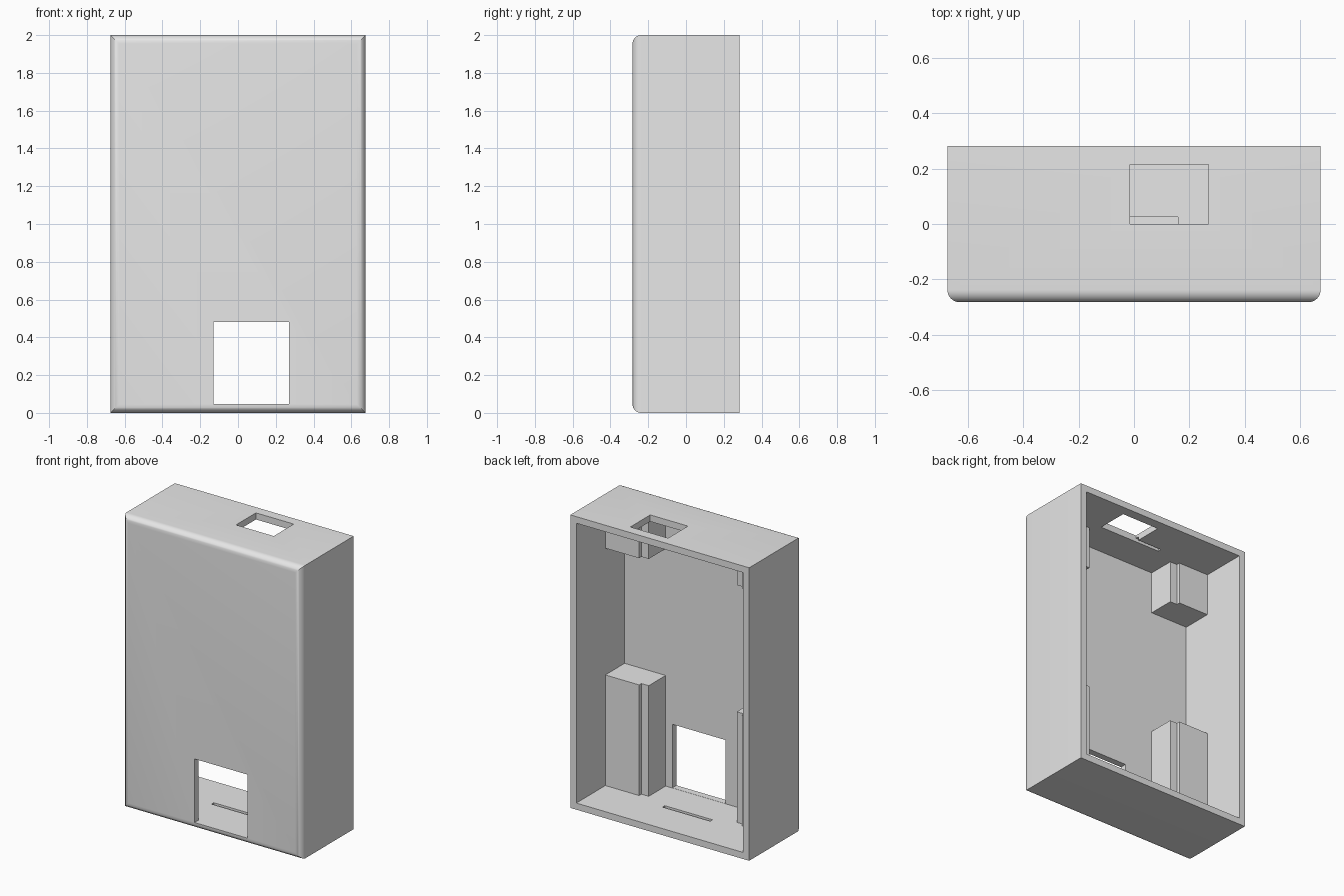
import bpy
import bmesh
import math

cube = bpy.data.objects.get("Cube")
if cube:
    bpy.data.objects.remove(cube, do_unlink=True)

HX, HY, H = 0.675, 0.283, 2.0   # half width, half depth, height
T = 0.045                       # wall thickness and front edge radius

grey = bpy.data.materials.new("light_grey_plastic")
grey.use_nodes = True
colour = (0.8, 0.8, 0.8, 1)
grey.diffuse_color = colour
grey.node_tree.nodes["Principled BSDF"].inputs["Base Color"].default_value = colour


def finish(name, bm):
    bmesh.ops.recalc_face_normals(bm, faces=bm.faces)
    mesh = bpy.data.meshes.new(name)
    bm.to_mesh(mesh)
    bm.free()
    mesh.materials.append(grey)
    obj = bpy.data.objects.new(name, mesh)
    bpy.context.collection.objects.link(obj)
    return obj


def box_bmesh(xs, ys, zs):
    bm = bmesh.new()
    bmesh.ops.create_cube(bm, size=1)
    for v in bm.verts:
        v.co = [r[0] if c < 0 else r[1] for c, r in zip(v.co, (xs, ys, zs))]
    return bm


def activate(obj):
    bpy.ops.object.select_all(action='DESELECT')
    obj.select_set(True)
    bpy.context.view_layer.objects.active = obj


def cut(target, name, xs, ys, zs):
    cutter = finish(name, box_bmesh(xs, ys, zs))
    cutter.hide_render = True
    mod = target.modifiers.new(name, 'BOOLEAN')
    mod.operation = 'DIFFERENCE'
    mod.solver = 'EXACT'
    mod.object = cutter
    activate(target)
    bpy.ops.object.modifier_apply(modifier=name)
    bpy.data.objects.remove(cutter, do_unlink=True)


# Shell: box with the edges around its front face rounded
bm = box_bmesh((-HX, HX), (-HY, HY), (0, H))
front = [e for e in bm.edges if all(v.co.y < 0 for v in e.verts)]
bmesh.ops.bevel(bm, geom=front, offset=T, segments=8, profile=0.5, affect='EDGES')
shell = finish("case_shell", bm)

# Hollow open at the back, front window, top opening
cut(shell, "cavity", (T - HX, HX - T), (T - HY, HY + 0.1), (T, H - T))
cut(shell, "front_window", (-0.13, 0.27), (-HY - 0.1, 0), (T + 0.001, 0.48))
cut(shell, "top_opening", (-0.015, 0.27), (0, 0.215), (H - 0.1, H + 0.1))

# Board slots sunk into the floor and the ceiling
for name, zs in (("floor_slot", (0.02, 0.1)), ("ceiling_slot", (H - 0.1, H - 0.02))):
    cut(shell, name, (-0.2, 0.16), (0, 0.025), zs)

activate(shell)
bpy.ops.object.shade_smooth_by_angle(angle=math.radians(30))


# Corner posts with a notch in the inner back edge
def post(name, side, inner, z0, z1):
    back, wall, y0 = -0.03, HX - T + 0.01, T - HY - 0.01
    profile = [(wall, y0), (inner, y0), (inner, back - 0.025),
               (inner + 0.055, back - 0.025), (inner + 0.055, back), (wall, back)]
    bm = bmesh.new()
    face = bm.faces.new([bm.verts.new((side * x, y, z0)) for x, y in profile])
    top = bmesh.ops.extrude_face_region(bm, geom=[face])["geom"]
    for v in top:
        if isinstance(v, bmesh.types.BMVert):
            v.co.z = z1
    finish(name, bm)


for side, label, inner in ((1, "left", 0.32), (-1, "right", 0.345)):
    post("lower_post_" + label, side, inner, T - 0.01, 0.80)
    post("upper_post_" + label, side, inner, 1.665, H - T + 0.01)
